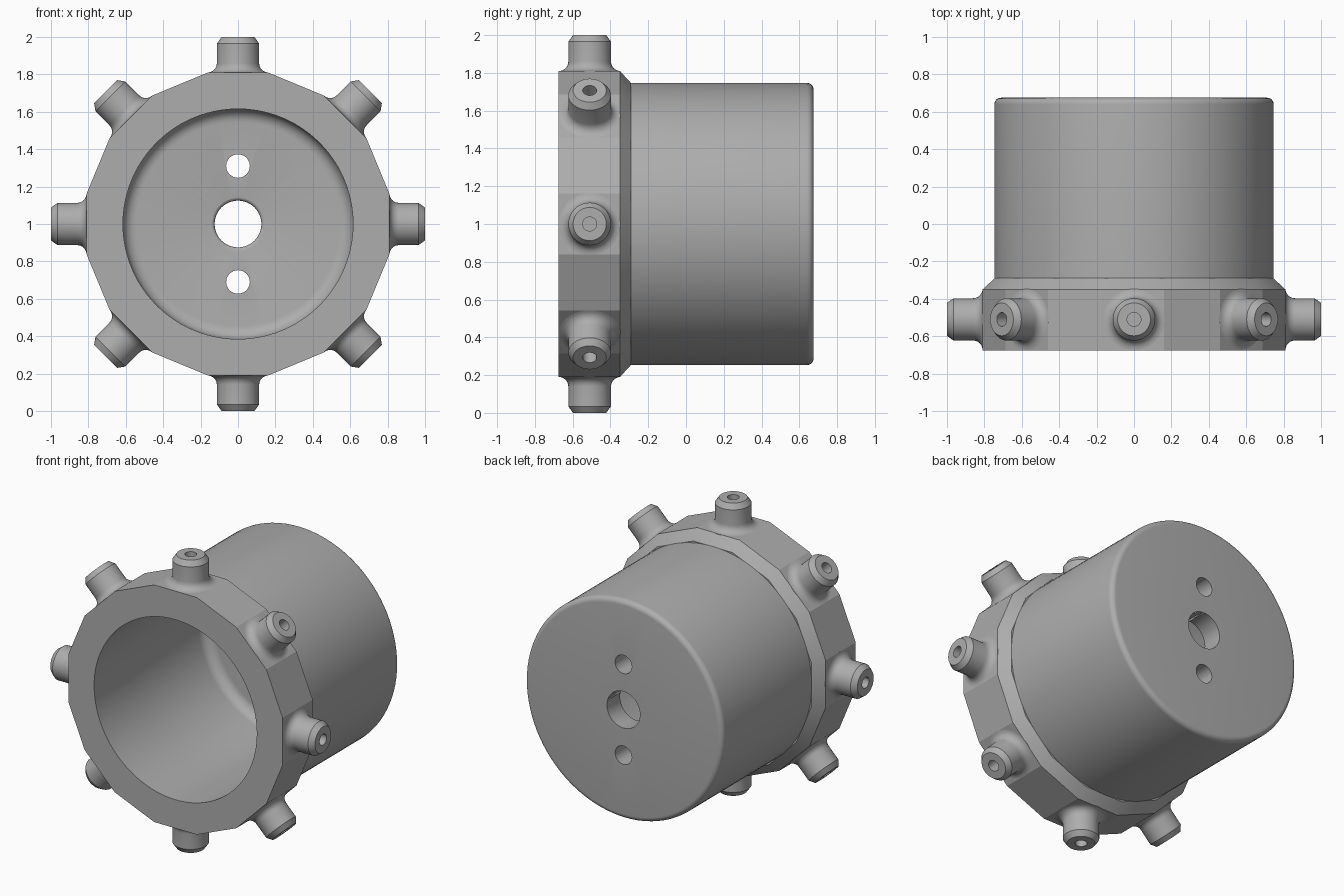
import bpy, bmesh, math
from mathutils import Matrix

if "Cube" in bpy.data.objects:
    bpy.data.objects.remove(bpy.data.objects["Cube"], do_unlink=True)

metal = bpy.data.materials.new("plain grey")
metal.use_nodes = True
GREY = (0.42, 0.42, 0.42, 1)
metal.diffuse_color = GREY
metal.node_tree.nodes["Principled BSDF"].inputs["Base Color"].default_value = GREY

CENTRE = Matrix.Translation((0, 0, 1))
AXIS_Y = CENTRE @ Matrix.Rotation(-math.pi / 2, 4, 'X')   # lathe axis points to the back


def arc(cr, ch, radius, start, end, steps=6):
    """Points of a rounded corner in a (radius, height) profile."""
    angles = [math.radians(start + (end - start) * i / steps) for i in range(steps + 1)]
    return [(cr + radius * math.cos(a), ch + radius * math.sin(a)) for a in angles]


def lathe(name, profile, sides, matrix, phase=0.0, closed=False):
    """Spin a profile round z, then place it."""
    bm = bmesh.new()
    rings = []
    for r, h in profile:
        if r < 1e-6:
            rings.append([bm.verts.new((0, 0, h))] * sides)
        else:
            turn = [phase + math.tau * i / sides for i in range(sides)]
            rings.append([bm.verts.new((r * math.cos(a), r * math.sin(a), h)) for a in turn])
    pairs = list(zip(rings, rings[1:]))
    if closed:
        pairs.append((rings[-1], rings[0]))
    for low, high in pairs:
        for i in range(sides):
            j = (i + 1) % sides
            corners = list(dict.fromkeys((low[i], low[j], high[j], high[i])))
            if len(corners) > 2:   # a step along the axis makes no face
                bm.faces.new(corners)
    bmesh.ops.recalc_face_normals(bm, faces=bm.faces)
    bm.transform(matrix)
    mesh = bpy.data.meshes.new(name)
    bm.to_mesh(mesh)
    bm.free()
    mesh.materials.append(metal)
    ob = bpy.data.objects.new(name, mesh)
    bpy.context.collection.objects.link(ob)
    return ob


def activate(ob):
    bpy.ops.object.select_all(action='DESELECT')
    ob.select_set(True)
    bpy.context.view_layer.objects.active = ob


def cut(ob, cutter):
    mod = ob.modifiers.new("cut", 'BOOLEAN')
    mod.operation, mod.solver, mod.object = 'DIFFERENCE', 'EXACT', cutter
    activate(ob)
    bpy.ops.object.modifier_apply(modifier=mod.name)
    bpy.data.objects.remove(cutter, do_unlink=True)


FRONT, SEAM, BACK, FLOOR = -0.675, -0.29, 0.675, 0.52
OUTER, BORE, APOTHEM = 0.747, 0.615, 0.81
SIDES = 16
to_corner = 1 / math.cos(math.pi / SIDES)

# Cup: hollow cylinder with rounded rim and rounded inner floor
cup_profile = [(BORE, SEAM), (OUTER, SEAM)]
cup_profile += arc(OUTER - 0.035, BACK - 0.035, 0.035, 0, 90)
cup_profile += [(0, BACK), (0, FLOOR)]
cup_profile += arc(BORE - 0.07, FLOOR - 0.07, 0.07, 90, 0)
cup = lathe("cup_body", cup_profile, 96, AXIS_Y, closed=True)

# Shaft hole, flared on the inside, and two screw holes
shaft = [(0, FLOOR - 0.1), (0.145, FLOOR - 0.1)]
shaft += arc(0.145, FLOOR + 0.02, 0.02, 270, 180, 4)
shaft += [(0.125, BACK + 0.1), (0, BACK + 0.1)]
cut(cup, lathe("shaft_cutter", shaft, 48, AXIS_Y))
for z in (0.31, -0.31):
    screw = [(0, 0.3), (0.063, 0.3), (0.063, 0.8), (0, 0.8)]
    cut(cup, lathe("screw_cutter", screw, 32, Matrix.Translation((0, 0, z)) @ AXIS_Y))

# Collar: faceted ring, chamfered at the back and bored through
edge = APOTHEM * to_corner
collar_profile = [(0, FRONT), (edge, FRONT), (edge, -0.35),
                  (0.745 * to_corner, SEAM), (0, SEAM)]
collar = lathe("faceted_collar", collar_profile, SIDES, AXIS_Y, phase=math.pi / SIDES)
bore = [(0, -1), (BORE, -1), (BORE, 0), (0, 0)]
cut(collar, lathe("bore_cutter", bore, 96, AXIS_Y))

# Studs: flared foot, chamfered tip with a blind hole
stud_profile = [(0.163, 0.78)]
stud_profile += arc(0.163, APOTHEM + 0.05, 0.05, 270, 180)
stud_profile += [(0.113, 0.965), (0.088, 1.0), (0.037, 1.0), (0.037, 0.9), (0, 0.9)]
studs = []
for k in range(8):
    place = CENTRE @ Matrix.Translation((0, -0.51, 0)) @ Matrix.Rotation(k * math.pi / 4, 4, 'Y')
    studs.append(lathe(f"stud_{k + 1}", stud_profile, 40, place))

for ob in [cup, collar] + studs:
    activate(ob)
    bpy.ops.object.shade_smooth_by_angle(angle=math.radians(18))
